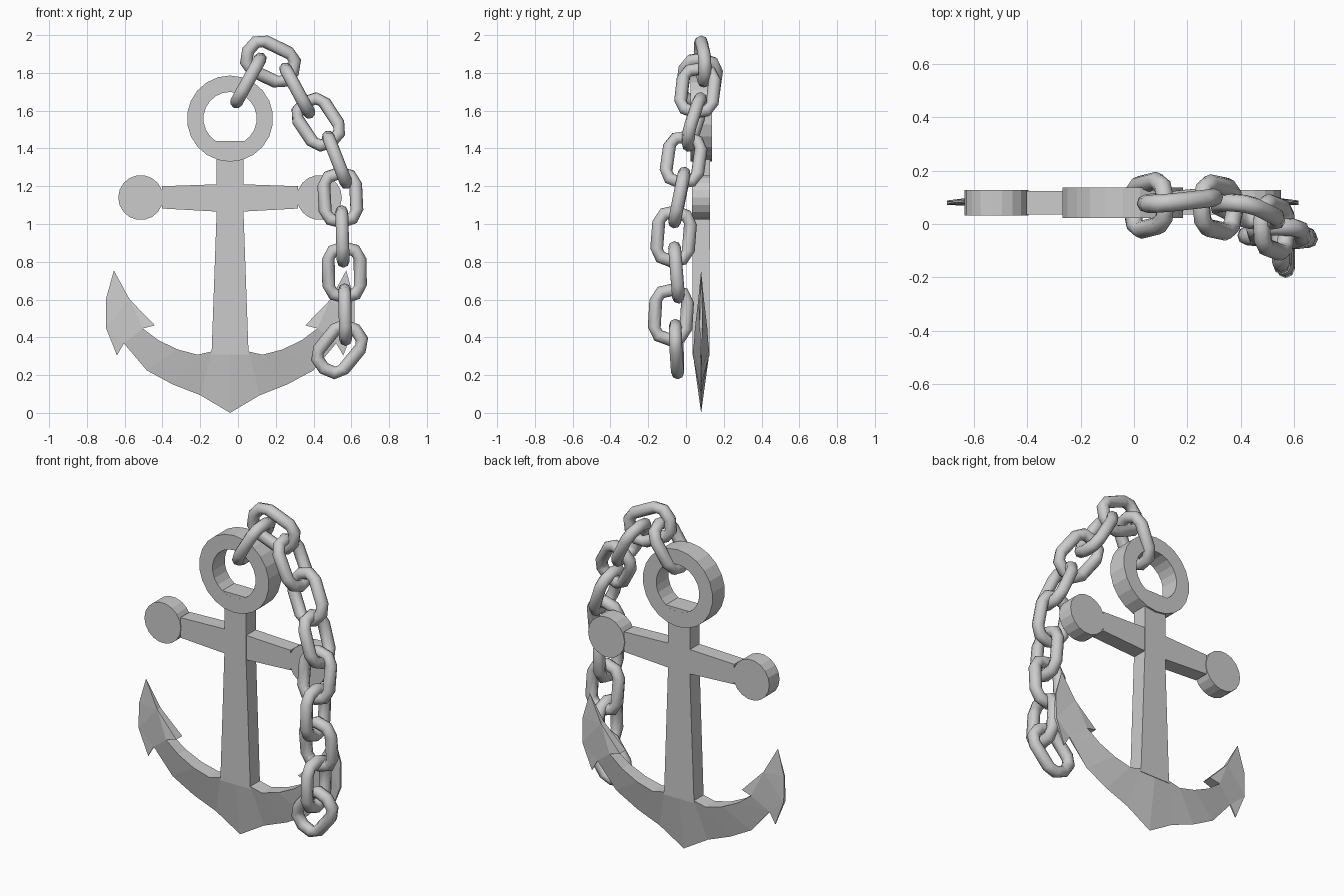
import bpy, bmesh
from math import sin, cos, pi
from mathutils import Vector, Matrix

if "Cube" in bpy.data.objects:
    bpy.data.objects.remove(bpy.data.objects["Cube"])

CENTRE = Vector((-0.042, 0.08, 0))   # anchor's symmetry axis


def add_object(name, bm):
    bmesh.ops.recalc_face_normals(bm, faces=bm.faces)
    me = bpy.data.meshes.new(name)
    bm.to_mesh(me)
    bm.free()
    ob = bpy.data.objects.new(name, me)
    bpy.context.collection.objects.link(ob)
    return ob


def slab(name, pts, faces, mirror=True):
    """Plate from (x, z, half thickness) points; mirrored across the axis."""
    bm = bmesh.new()
    front = [bm.verts.new((x, -h, z)) for x, z, h in pts]
    back = [bm.verts.new((x, h, z)) for x, z, h in pts]
    count = {}
    for f in faces:
        bm.faces.new([front[i] for i in f])
        bm.faces.new([back[i] for i in reversed(f)])
        for a, b in zip(f, f[1:] + f[:1]):
            key = (min(a, b), max(a, b))
            count[key] = count.get(key, 0) + 1
    for (a, b), n in count.items():
        on_seam = mirror and pts[a][0] == 0 and pts[b][0] == 0
        if n == 1 and not on_seam:
            bm.faces.new((front[a], front[b], back[b], back[a]))
    bmesh.ops.remove_doubles(bm, verts=bm.verts, dist=0.0002)
    ob = add_object(name, bm)
    ob.location = CENTRE
    if mirror:
        mod = ob.modifiers.new("Mirror", 'MIRROR')
        mod.use_clip = True
    return ob


# Arms: sharp outer edge, thick inner edge, barbed flukes thinning to the tip
arm = [(0, 0, 0), (0, .325, .045),
       (.156, .093, 0), (.098, .325, .045),
       (.304, .151, 0), (.172, .308, .045),
       (.441, .225, 0), (.278, .336, .042),
       (.562, .368, .004), (.378, .384, .037),
       (.462, .447, .033),                                   # 10 notch
       (.398, .463, .028), (.531, .60, .015),                # 11, 12 inner barb
       (.615, .754, 0), (.658, .60, .005),                   # 13 tip, 14
       (.658, .453, .008), (.599, .304, .003)]               # 15, 16 outer barb
slab("arms", arm, [[0, 2, 3, 1], [2, 4, 5, 3], [4, 6, 7, 5], [6, 8, 9, 7],
                   [8, 10, 9], [10, 12, 11], [8, 16, 15], [8, 15, 12, 10],
                   [15, 14, 12], [14, 13, 12]])

# Shank, tapering up to the stock
slab("shank", [(0, .31, .045), (.098, .31, .045), (.071, 1.066, .046),
               (0, 1.066, .046), (.071, 1.40, .046), (0, 1.40, .046)],
     [[0, 1, 2, 3], [3, 2, 4, 5]])

# Stock bars
slab("stock", [(0, 1.066, .044), (.071, 1.066, .044), (.36, 1.082, .044),
               (.36, 1.20, .044), (.071, 1.21, .044), (0, 1.21, .044)],
     [[0, 1, 2, 3, 4, 5]])

# Round stock ends
n = 18
slab("stock_ends", [(.473 + .119 * cos(2 * pi * i / n), 1.14 + .119 * sin(2 * pi * i / n), .048)
                    for i in range(n)], [list(range(n))])

# Ring at the head, with a flat seat at the bottom of its hole
n = 22
ring = []
for i in range(n):
    a = 2 * pi * i / n + pi / 2
    ring += [(r * cos(a), 1.558 + r * sin(a), .057) for r in (.228, .141)]
slab("ring", ring, [[2 * i, 2 * ((i + 1) % n), 2 * ((i + 1) % n) + 1, 2 * i + 1]
                    for i in range(n)], mirror=False)
slab("ring_seat", [(0, 1.345, .0565), (.071, 1.345, .0565), (.09, 1.44, .0565), (0, 1.44, .0565)],
     [[0, 1, 2, 3]])


# Chain link: long oval swept with an eight-sided section (long axis z, wide axis x)
def link_mesh():
    bm = bmesh.new()
    half, rx, rz, tube, sides = .072, .084, .06, .034, 8
    rows = []
    for end in (1, -1):
        for k in range(5):
            a = pi * k / 4 + (0 if end > 0 else pi)
            p = Vector((rx * cos(a), 0, end * half + rz * sin(a)))
            out = Vector((cos(a) / rx, 0, sin(a) / rz)).normalized()
            rows.append([bm.verts.new(p + tube * (cos(t) * out + sin(t) * Vector((0, 1, 0))))
                         for t in (2 * pi * j / sides for j in range(sides))])
    for i, row in enumerate(rows):
        nxt = rows[(i + 1) % len(rows)]
        for j in range(sides):
            k = (j + 1) % sides
            bm.faces.new((row[j], row[k], nxt[k], nxt[j]))
    return bm


# Chain: centre and long direction of each link; every other link is turned edge-on
chain = [((.055, .07, 1.76), (.48, .12, .87)),
         ((.172, .088, 1.86), (.9, .1, -.43)),
         ((.314, .062, 1.706), (.47, -.1, -.87)),
         ((.425, .045, 1.54), (.53, -.27, -.8)),
         ((.525, -.013, 1.34), (.36, -.13, -.92)),
         ((.542, -.035, 1.14), (.05, -.2, -1)),
         ((.553, -.066, .934), (.03, -.08, -1)),
         ((.563, -.05, .744), (.02, .08, -1)),
         ((.567, -.08, .52), (.02, -.06, -1)),
         ((.538, -.05, .338), (-.62, .05, -.76))]
for i, (c, d) in enumerate(chain):
    ob = add_object("chain_link", link_mesh())
    z = Vector(d).normalized()
    side = (Vector((0, 1, 0)) - z * z.y).normalized()   # front-to-back direction
    x, y = (side, z.cross(side)) if i % 2 == 0 else (side.cross(z), side)
    ob.matrix_world = Matrix.Translation(c) @ Matrix((x, y, z)).transposed().to_4x4()
    for p in ob.data.polygons:
        p.use_smooth = True
